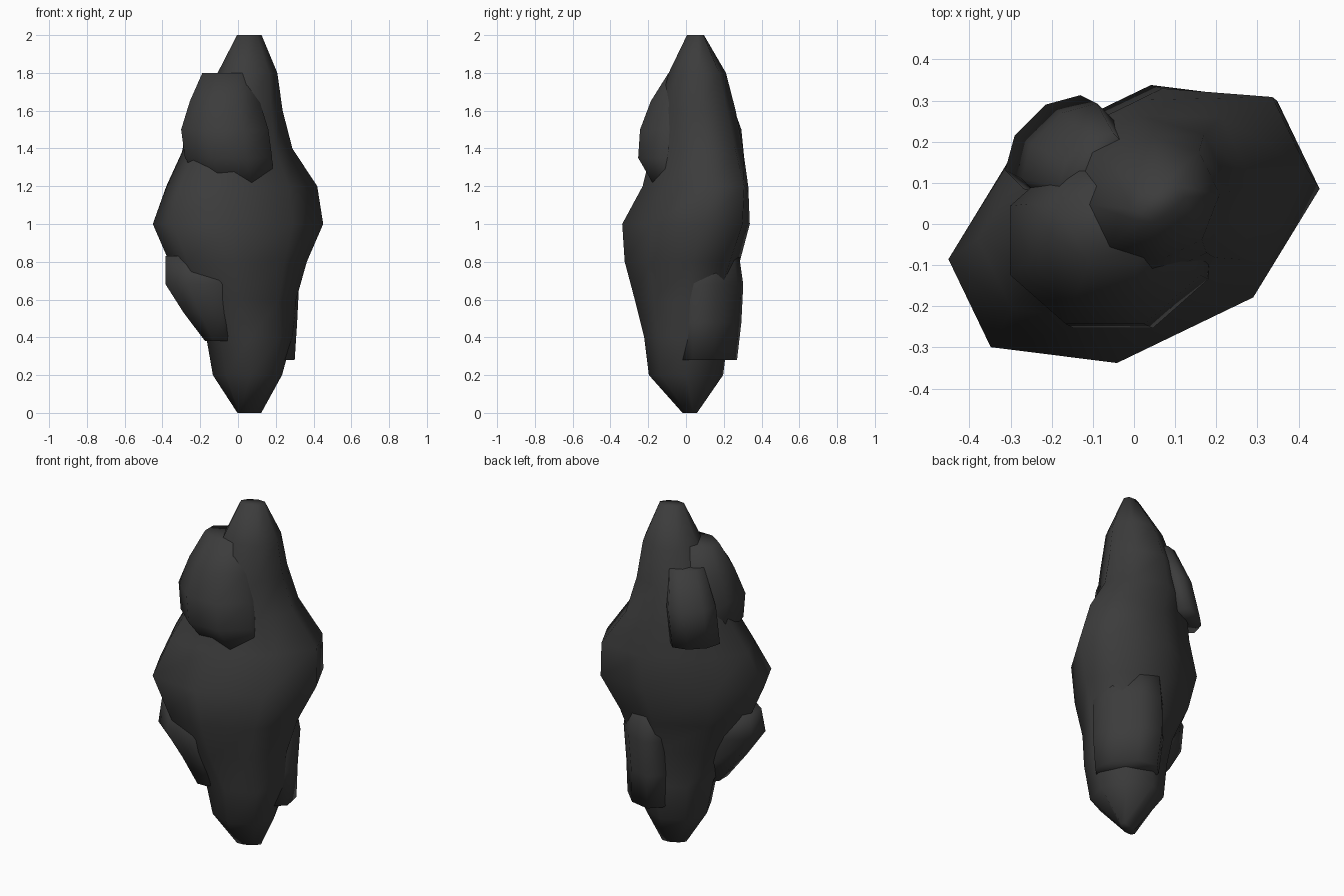
import bpy
import bmesh
from math import cos, sin, pi
from mathutils import Matrix, Vector

if "Cube" in bpy.data.objects:
    bpy.data.objects.remove(bpy.data.objects["Cube"], do_unlink=True)

# Single dark stone colour
stone = bpy.data.materials.new("dark_stone")
stone.use_nodes = True
grey = 0.045
colour = (grey, grey, grey, 1)
stone.diffuse_color = colour
shader = stone.node_tree.nodes["Principled BSDF"]
shader.inputs["Base Color"].default_value = colour
shader.inputs["Roughness"].default_value = 0.9

SIDES = 8


def boulder(name, bottom, step, turn, ovals):
    """Loft oval rings, each given as centre x, centre y, length and width."""
    bm = bmesh.new()
    spin = Matrix.Rotation(turn, 3, "Z")
    rings = []
    for level, (x, y, length, width) in enumerate(ovals):
        centre = Vector((x, y, bottom + step * level))
        ring = []
        for side in range(SIDES):
            angle = (side + 0.5) * 2 * pi / SIDES
            corner = Vector((length * cos(angle), width * sin(angle), 0))
            ring.append(bm.verts.new(centre + spin @ corner))
        rings.append(ring)

    # Walls between neighbouring rings, then the two end caps
    for lower, upper in zip(rings, rings[1:]):
        for side in range(SIDES):
            following = (side + 1) % SIDES
            bm.faces.new((lower[side], lower[following], upper[following], upper[side]))
    bm.faces.new(reversed(rings[0]))
    bm.faces.new(rings[-1])
    for face in bm.faces:
        face.smooth = True

    mesh = bpy.data.meshes.new(name)
    bm.to_mesh(mesh)
    bm.free()
    mesh.materials.append(stone)
    rock = bpy.data.objects.new(name, mesh)
    bpy.context.collection.objects.link(rock)


# Main body: narrow foot, wide slanting waist and tall peak
boulder("main_body", bottom=0, step=0.2, turn=pi / 7, ovals=[
    (0.06, 0.02, 0.07, 0.03),
    (0.05, 0, 0.18, 0.2),
    (0.06, 0, 0.23, 0.22),
    (0.02, -0.03, 0.3, 0.23),
    (0, -0.02, 0.38, 0.29),
    (0, 0, 0.48, 0.31),
    (0.02, 0.05, 0.43, 0.25),
    (0, 0.06, 0.3, 0.23),
    (0.02, 0.06, 0.22, 0.2),
    (0.05, 0.06, 0.16, 0.15),
    (0.06, 0.05, 0.07, 0.04),
])

# Wedge jutting out low on one side
boulder("side_wedge", bottom=0.38, step=0.15, turn=0, ovals=[
    (-0.1, -0.1, 0.08, 0.1),
    (-0.14, -0.1, 0.16, 0.14),
    (-0.18, -0.13, 0.22, 0.17),
    (-0.2, -0.1, 0.2, 0.14),
])

# Broad shoulder on the front
boulder("front_shoulder", bottom=1.2, step=0.15, turn=0, ovals=[
    (0, 0, 0.2, 0.18),
    (-0.05, -0.05, 0.25, 0.22),
    (-0.07, -0.04, 0.25, 0.22),
    (-0.07, -0.02, 0.2, 0.18),
    (-0.05, 0, 0.15, 0.1),
])

# Rib on the back
boulder("back_rib", bottom=1.3, step=0.2, turn=pi / 4, ovals=[
    (-0.2, 0.2, 0.14, 0.08),
    (-0.16, 0.18, 0.14, 0.08),
    (-0.1, 0.14, 0.1, 0.06),
])

# Slab leaning on the foot at the back
boulder("back_slab", bottom=0.28, step=0.2, turn=-pi / 4, ovals=[
    (0.15, 0.12, 0.18, 0.12),
    (0.15, 0.13, 0.2, 0.12),
    (0.16, 0.14, 0.2, 0.12),
    (0.15, 0.13, 0.18, 0.1),
])
